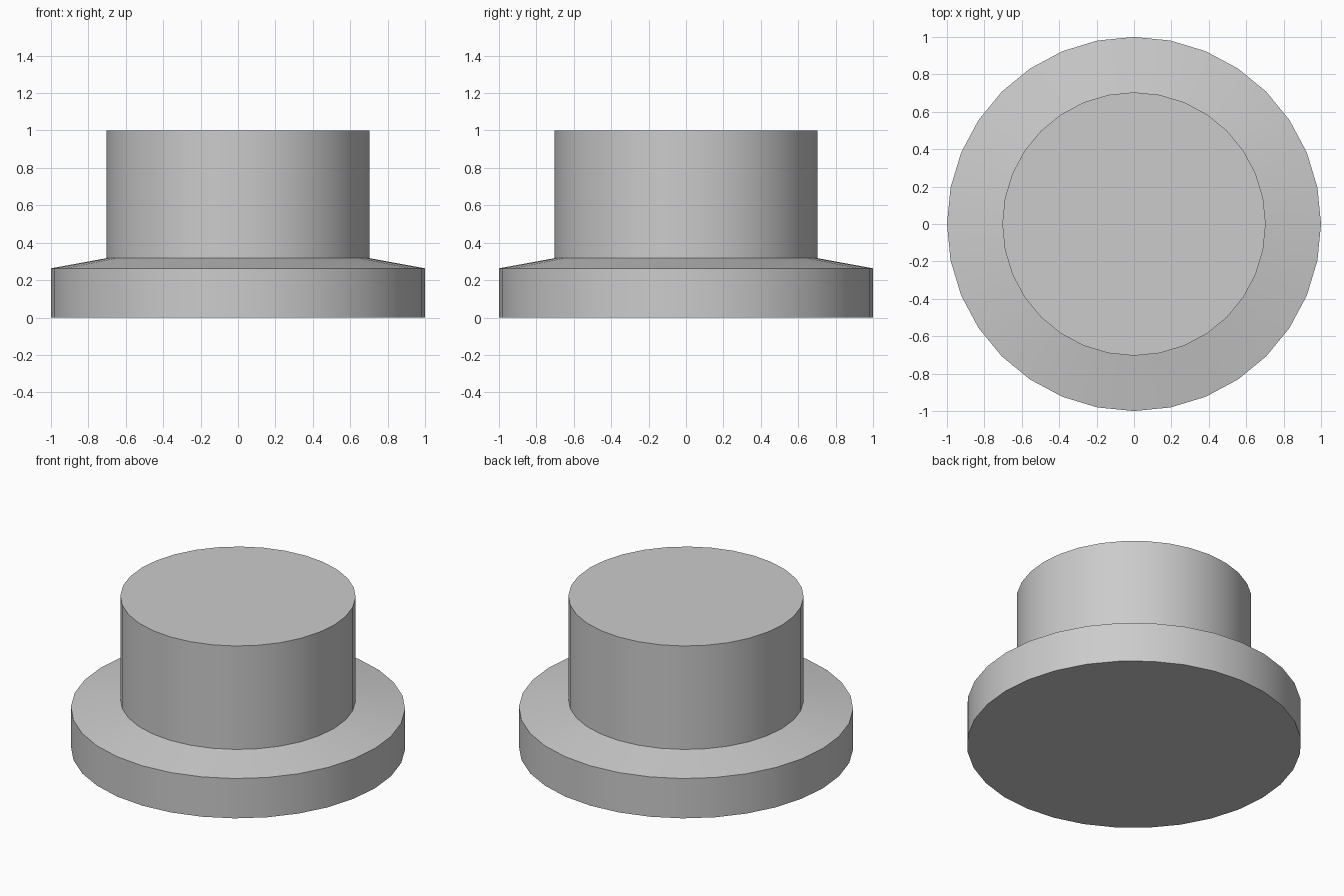
import bpy
import bmesh
from math import cos, sin, tau, radians

cube = bpy.data.objects.get("Cube")
if cube:
    bpy.data.objects.remove(cube, do_unlink=True)

SIDES = 32

grey = bpy.data.materials.new("light_grey")
grey.use_nodes = True
colour = (0.6, 0.6, 0.6, 1)
grey.diffuse_color = colour
grey.node_tree.nodes["Principled BSDF"].inputs["Base Color"].default_value = colour


def lathe(name, profile, material):
    """Revolve (radius, height) points around z and cap both ends."""
    bm = bmesh.new()
    rings = [[bm.verts.new((r * cos(tau * i / SIDES), r * sin(tau * i / SIDES), z))
              for i in range(SIDES)] for r, z in profile]
    for low, high in zip(rings, rings[1:]):
        for i in range(SIDES):
            j = (i + 1) % SIDES
            bm.faces.new((low[i], low[j], high[j], high[i]))
    bm.faces.new(reversed(rings[0]))
    bm.faces.new(rings[-1])
    mesh = bpy.data.meshes.new(name)
    bm.to_mesh(mesh)
    bm.free()
    mesh.materials.append(material)
    obj = bpy.data.objects.new(name, mesh)
    bpy.context.collection.objects.link(obj)
    return obj


# Flanged plug: wide base, sloping shoulder, straight round post
plug = lathe("flanged_plug",
             [(1, 0), (1, 0.263), (0.704, 0.317), (0.704, 1)], grey)

# Smooth round sides with sharp rims
bpy.ops.object.select_all(action="DESELECT")
plug.select_set(True)
bpy.context.view_layer.objects.active = plug
bpy.ops.object.shade_smooth_by_angle(angle=radians(30))
